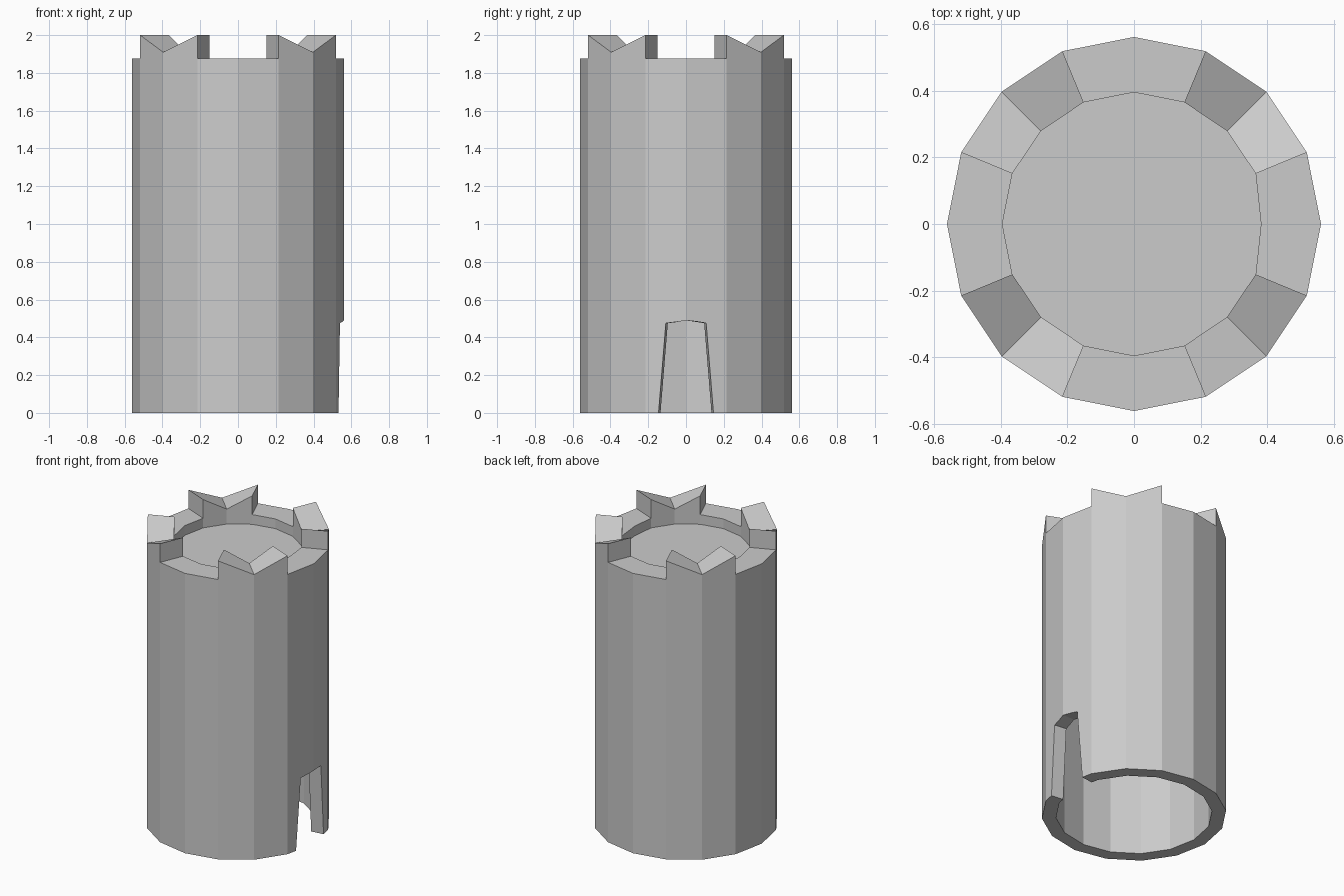
import bpy, bmesh
from math import sin, cos, pi

if "Cube" in bpy.data.objects:
    bpy.data.objects.remove(bpy.data.objects["Cube"])

N = 16
R_OUT, R_PIT, R_ROOM = 0.561, 0.395, 0.475
Z_RIM, Z_FLOOR, Z_CEIL = 1.875, 1.81, 1.75


def finish(bm, name):
    bmesh.ops.recalc_face_normals(bm, faces=bm.faces)
    mesh = bpy.data.meshes.new(name)
    bm.to_mesh(mesh)
    bm.free()
    obj = bpy.data.objects.new(name, mesh)
    bpy.context.collection.objects.link(obj)
    return obj


# Tower: stacked 16-sided rings, solid from hollow room to rooftop floor
bm = bmesh.new()


def ring(r, z):
    return [bm.verts.new((r * cos(2 * pi * i / N), r * sin(2 * pi * i / N), z))
            for i in range(N)]


room_top, room_bottom = ring(R_ROOM, Z_CEIL), ring(R_ROOM, 0)
base, rim_out = ring(R_OUT, 0), ring(R_OUT, Z_RIM)
rim_in, floor = ring(R_PIT, Z_RIM), ring(R_PIT, Z_FLOOR)
rim_in[0].co.x = floor[0].co.x = 0.381   # slightly flattened above the door


def quad(*v):
    bm.faces.new(v)


for a, b in ((room_top, room_bottom), (room_bottom, base),
             (base, rim_out), (rim_in, floor)):
    for i in range(N):
        j = (i + 1) % N
        quad(a[i], a[j], b[j], b[i])
bm.faces.new(room_top)
bm.faces.new(floor)

# Swallowtail battlements: two sectors wide, notched in the middle
top_out, top_in = {}, {}
for i in range(N):
    if i % 4:
        z = 1.91 if i % 4 == 2 else 2.0
        for src, dst in ((rim_out, top_out), (rim_in, top_in)):
            dst[i] = bm.verts.new((src[i].co.x, src[i].co.y, z))
for i in range(N):
    j = (i + 1) % N
    if i % 4 in (1, 2):
        quad(top_out[i], top_out[j], top_in[j], top_in[i])
        quad(rim_out[i], rim_out[j], top_out[j], top_out[i])
        quad(rim_in[i], rim_in[j], top_in[j], top_in[i])
        end = i if i % 4 == 1 else j
        quad(rim_out[end], rim_in[end], top_in[end], top_out[end])
    else:
        quad(rim_out[i], rim_out[j], rim_in[j], rim_in[i])
tower = finish(bm, "tower")

# Doorway cutter: tapered opening with a low peaked head, narrowing inward
bm = bmesh.new()
profiles = []
for x, d in ((0.70, 0.02), (0.35, -0.024)):
    pts = ((-0.155 - d, -0.1), (0.155 + d, -0.1),
           (0.107 + d, 0.475), (0, 0.49), (-0.107 - d, 0.475))
    profiles.append([bm.verts.new((x, y, z)) for y, z in pts])
a, b = profiles
bm.faces.new(a)
bm.faces.new(b)
for i in range(5):
    j = (i + 1) % 5
    quad(a[i], a[j], b[j], b[i])
cutter = finish(bm, "doorway_cutter")
cutter.hide_render = True
cutter.hide_viewport = True

mod = tower.modifiers.new("doorway", 'BOOLEAN')
mod.operation = 'DIFFERENCE'
mod.solver = 'EXACT'
mod.object = cutter
